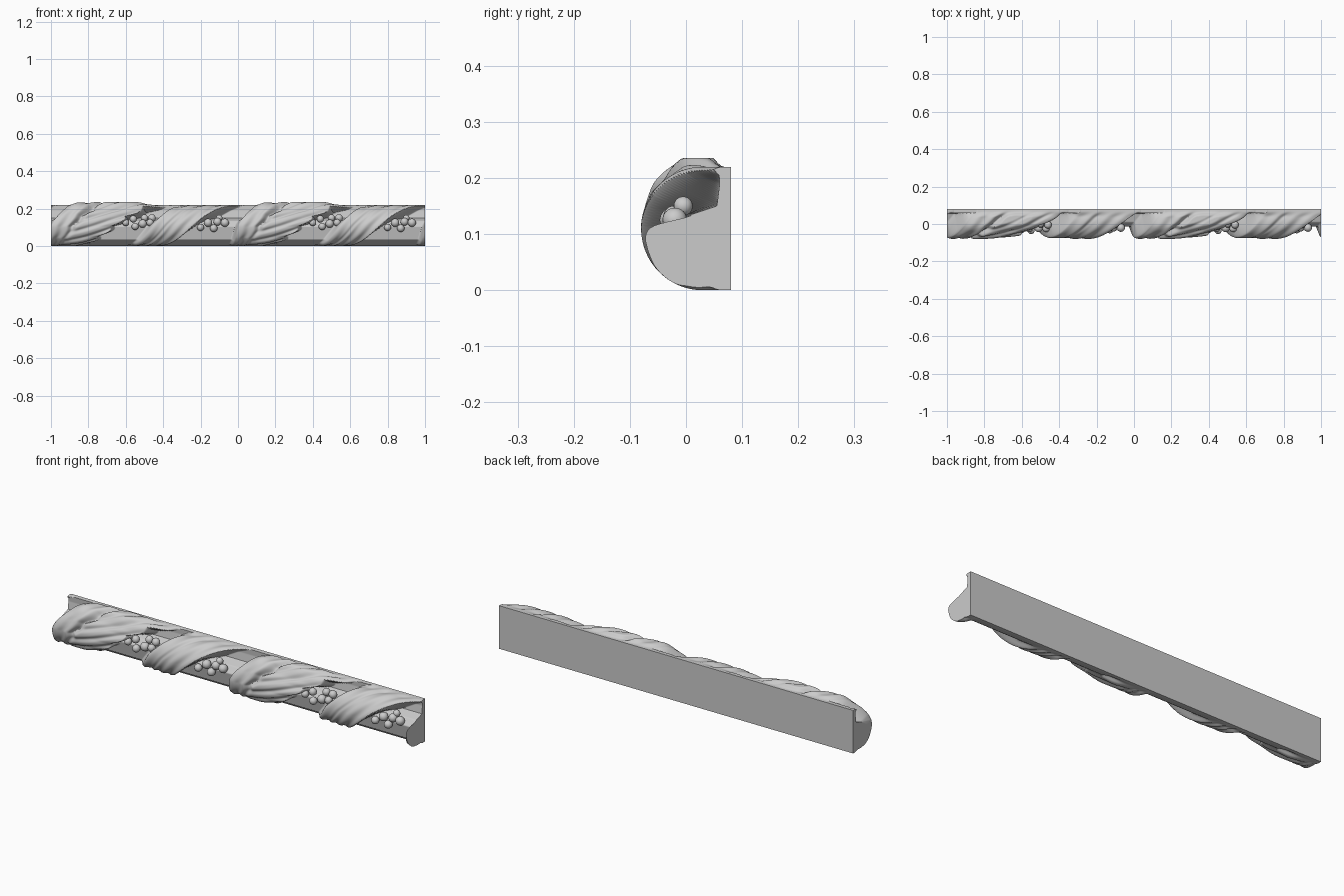
import bpy, bmesh, math, random
from mathutils import Vector

if "Cube" in bpy.data.objects:
    bpy.data.objects.remove(bpy.data.objects["Cube"])

random.seed(4)
R, CY, CZ = 0.11, 0.03, 0.11
ARC, FLAT = math.pi * R, 0.038
TOTAL = ARC + 2 * FLAT
NX, NW = 640, 84


def lerp_table(table, t):
    if t <= table[0][0]:
        return table[0][1]
    for (a, p), (b, q) in zip(table, table[1:]):
        if t <= b:
            k = (t - a) / (b - a)
            return p + (q - p) * k
    return table[-1][1]


def step(a, b, t):
    t = min(1, max(0, (t - a) / (b - a)))
    return t * t * (3 - 2 * t)


def bell(d, width):
    return math.exp(-(d / width) ** 2)


# Half-round outer profile (arc length from bottom back to top back) and normal
def outer(w):
    if w < FLAT:
        return CY + FLAT - w, 0.0, 0, -1
    if w > FLAT + ARC:
        return CY + w - FLAT - ARC, 2 * R, 0, 1
    a = (w - FLAT) / R - math.pi / 2
    return CY - R * math.cos(a), CZ + R * math.sin(a), -math.cos(a), math.sin(a)


# Recessed ground profile between the leaves
GY = [(0, .068), (.04, .04), (.10, .0), (.20, -.015), (.245, .01), (.30, .055), (.36, .06), (TOTAL, .058)]
GZ = [(0, .0), (.04, .006), (.10, .035), (.20, .105), (.245, .135), (.30, .15), (.36, .19), (TOTAL, .219)]

# Diagonal edges of leaf and ribbon: arc position -> position in the repeat
LEAF_L = [(0, -.06), (.04, -.05), (.2125, -.015), (.243, 0), (.385, .10), (TOTAL, .15)]
LEAF_R = [(0, .17), (.04, .21), (.13, .28), (.2125, .37), (.30, .47), (.385, .60), (TOTAL, .66)]
RIB_L = [(0, .39), (.04, .42), (.2125, .52), (.385, .66), (TOTAL, .70)]
RIB_R = [(0, .56), (.04, .60), (.2125, .78), (.385, .99), (TOTAL, 1.04)]


def leaf(u, w):
    """Acanthus leaf: scalloped right edge, fanning veins, curled tip."""
    l = lerp_table(LEAF_L, w)
    r = lerp_table(LEAF_R, w) + .028 * abs(math.sin(w * 46)) - .02
    mask = step(l, l + .02, u) * step(r, r - .025, u)
    s = (u - l) / (r - l)
    vein = w - .26 * (u - .1) - .35 * (u - .1) ** 2
    off = -.009 * (.5 + .5 * math.sin(vein * 120)) ** 2 * step(.25, .5, s)
    off -= .006 * (.5 + .5 * math.sin(s * 38)) * step(.42, .3, s)
    off -= .022 * bell(s - .36, .045) * step(.12, .25, w)
    off -= .014 * step(.6, 1, s)
    off += .022 * step(.30, .36, w) * bell(u - .36, .22)
    off += .014 * bell(u - .15, .05) * bell(w - .32, .05)
    return mask, off


def ribbon(u, w):
    """Draped ribbon: long folds parallel to its edges."""
    l, r = lerp_table(RIB_L, w), lerp_table(RIB_R, w)
    mask = step(l, l + .025, u) * step(r, r - .018, u)
    s = (u - l) / (r - l)
    off = -.006 * (.5 + .5 * math.sin(s * 24 + w * 9)) - .007 * bell(s - .38, .05)
    off -= .012 * step(.25, 0, s)
    return mask, off


def surface(x, w):
    u0 = (x + 1) % 1.0
    h = off = 0.0
    for shift in (-1, 0, 1):
        for f in (leaf, ribbon):
            m, o = f(u0 + shift, w)
            if m > h:
                h, off = m, o
    py, pz, ny, nz = outer(w)
    edge = step(0, .03, w) * step(TOTAL, TOTAL - .03, w)
    off *= h * edge
    y = lerp_table(GY, w) * (1 - h) + py * h + ny * off
    z = lerp_table(GZ, w) * (1 - h) + pz * h + nz * off
    return Vector((x, max(-.081, y), min(.236, max(0, z))))


# Carved moulding: closed body with flat back and flat ends
bm = bmesh.new()
rings = []
for i in range(NX + 1):
    x = -1 + 2 * i / NX
    pts = [Vector((x, .08, 0))]
    pts += [surface(x, TOTAL * j / NW) for j in range(NW + 1)]
    pts.append(Vector((x, .08, .22)))
    rings.append([bm.verts.new(p) for p in pts])
n = len(rings[0])
for a, b in zip(rings, rings[1:]):
    for j in range(n):
        k = (j + 1) % n
        bm.faces.new((a[j], a[k], b[k], b[j]))
bm.faces.new(rings[0])
bm.faces.new(rings[-1][::-1])
bmesh.ops.recalc_face_normals(bm, faces=bm.faces)
me = bpy.data.meshes.new("carved_moulding")
bm.to_mesh(me)
bm.free()
body = bpy.data.objects.new("carved_moulding", me)
bpy.context.collection.objects.link(body)

# Berry clusters in the two recesses of each repeat: (u, y, z, radius)
BERRIES = [(.40, -.03, .125, .018), (.44, -.025, .145, .019), (.45, -.035, .105, .019),
           (.49, -.022, .12, .022), (.50, .0, .15, .019), (.54, -.005, .15, .02),
           (.53, -.025, .125, .019),
           (.80, -.035, .10, .019), (.84, -.025, .125, .022), (.87, -.03, .095, .02),
           (.89, -.02, .13, .021), (.93, -.02, .125, .022), (.90, -.005, .15, .017)]
bm = bmesh.new()
for start in (-1, 0):
    for u, y, z, r in BERRIES:
        g = bmesh.ops.create_uvsphere(bm, u_segments=20, v_segments=12, radius=r)
        bmesh.ops.translate(bm, verts=g["verts"], vec=(start + u, y, z))
me = bpy.data.meshes.new("berries")
bm.to_mesh(me)
bm.free()
berries = bpy.data.objects.new("berries", me)
bpy.context.collection.objects.link(berries)

for ob in (body, berries):
    bpy.ops.object.select_all(action='DESELECT')
    ob.select_set(True)
    bpy.context.view_layer.objects.active = ob
    bpy.ops.object.shade_smooth_by_angle(angle=math.radians(50))
